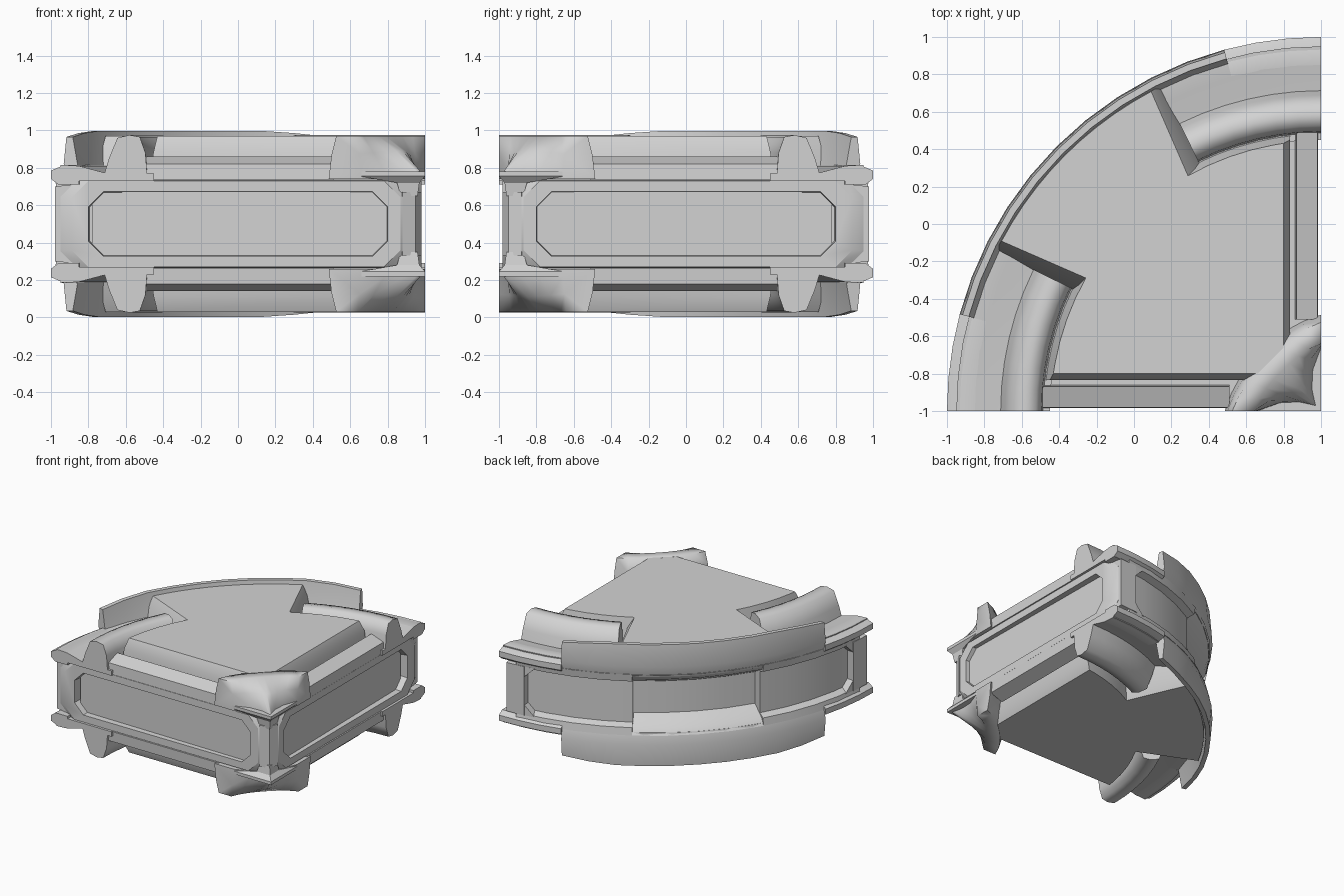
import bpy, bmesh
from math import sin, cos, pi, radians
from mathutils import Matrix, Vector

old = bpy.data.objects.get("Cube")
if old:
    bpy.data.objects.remove(old, do_unlink=True)

grey = bpy.data.materials.new("plain_grey")
grey.use_nodes = True
grey.diffuse_color = (0.65, 0.65, 0.65, 1)
grey.node_tree.nodes["Principled BSDF"].inputs["Base Color"].default_value = (0.65, 0.65, 0.65, 1)

# The diagonal through the square corner and the mid height are the mirror planes
FRAME = Matrix.Translation((0, 0, 0.5)) @ Matrix.Rotation(pi / 4, 4, 'Z')


def loft(name, rings, diagonal=True, upside=True, smooth=30):
    """Solid skin over rings of (u, v, z); u and v run inward from the corner."""
    bm = bmesh.new()
    inv = FRAME.inverted()
    loops = [[bm.verts.new(inv @ Vector((1 - u, v - 1, z))) for u, v, z in ring]
             for ring in rings]
    n = len(loops[0])
    for a, b in zip(loops, loops[1:]):
        for i in range(n):
            j = (i + 1) % n
            bm.faces.new((a[i], a[j], b[j], b[i]))
    bm.faces.new(loops[0])
    bm.faces.new(loops[-1])
    bmesh.ops.recalc_face_normals(bm, faces=bm.faces)
    mesh = bpy.data.meshes.new(name)
    bm.to_mesh(mesh)
    bm.free()
    mesh.materials.append(grey)
    mesh.shade_smooth()
    mesh.set_sharp_from_angle(angle=radians(smooth))
    ob = bpy.data.objects.new(name, mesh)
    ob.matrix_world = FRAME
    bpy.context.collection.objects.link(ob)
    if diagonal or upside:
        mod = ob.modifiers.new("mirror", 'MIRROR')
        mod.use_axis = (diagonal, False, upside)
        mod.use_mirror_merge = False


def polar(r, deg):
    return r * cos(radians(deg)), r * sin(radians(deg))


def sweep(name, profile, start, end, steps, **kw):
    """Sweep a profile around the corner; profile(t) gives (r, z) points, t from 0 to 1."""
    rings = []
    for i in range(steps + 1):
        t = i / steps
        rings.append([(*polar(r, start + (end - start) * t), z) for r, z in profile(t)])
    loft(name, rings, **kw)


def arc(r, start, end, steps):
    return [polar(r, start + (end - start) * i / steps) for i in range(steps + 1)]


def flat(outline, z):
    return [(u, v, z) for u, v in outline]


# Core block, a quarter disc with a chamfered corner
core = [(0.05, 0.12), (0.12, 0.05), (1.78, 0.07)] + arc(1.78, 5, 85, 14) + [(0.07, 1.78)]
loft("core", [flat(core, z) for z in (0.24, 0.76)], diagonal=False, upside=False)


# Top and bottom plates, clipped at the corner and notched for the rails
def plate_outline(edge, inner, outer, notch, inner_notch):
    reach = (inner ** 2 - edge ** 2) ** 0.5
    clip = 0.54 - edge
    front = [(edge, clip), (clip, edge), (reach, edge)] + arc(inner, 10, inner_notch, 4)
    back = arc(inner, 90 - inner_notch, 80, 4) + [(edge, reach)]
    return front + arc(outer, notch, 90 - notch, 10) + back


loft("plate", [flat(plate_outline(0.165, 1.485, 1.94, 26, 25.7), 0.74),
               flat(plate_outline(0.165, 1.46, 1.94, 27, 27.5), 0.89),
               flat(plate_outline(0.20, 1.445, 1.935, 28, 29.5), 0.97)], diagonal=False)


# Raised curved rim, steep on both sides and highest mid way
def rim_profile(t):
    crest = 0.965 + 0.033 * min(1, 2 * sin(pi * t))
    return [(1.9, 0.74), (1.975, 0.73), (2.0, 0.82), (1.985, crest), (1.95, crest), (1.92, 0.8)]


sweep("rim", rim_profile, 15, 75, 10, diagonal=False)

# Decks beside the rails, with thin points at their ends
sweep("end_deck", lambda t: [(1.45, 0.73), (1.94, 0.73), (1.95, 0.815), (1.85, 0.81),
                             (1.7, 0.77), (1.45, 0.77)], 0, 27, 5)
sweep("deck_point", lambda t: [(1.85, 0.71), (1.96, 0.71), (2.0, 0.74), (2.0, 0.785),
                               (1.93, 0.815), (1.85, 0.81)], 0, 15, 3)

# Curved wall: shallow end recesses and a hollow middle
sweep("end_wall", lambda t: [(1.7, 0.76), (1.985, 0.75), (1.975, 0.69), (1.92, 0.67),
                             (1.92, 0.5), (1.7, 0.5)], 4, 30.5, 4)
sweep("middle_wall", lambda t: [(1.7, 0.76), (1.985, 0.75), (1.955, 0.7), (1.83, 0.63),
                                (1.83, 0.5), (1.7, 0.5)], 30.5, 59.5, 4, diagonal=False)
sweep("wall_end_frame", lambda t: [(1.8, 0.5), (1.98, 0.5), (1.98, 0.7), (1.8, 0.72)], 1.5, 6, 1)
loft("wall_end_gusset", [[(*polar(r, a), z) for a, z in ((5.5, 0.7), (5.5, 0.6), (8.5, 0.7))]
                         for r in (1.8, 1.975)])

# Thick curved rails, steep inside and sloped outside
sweep("outer_rail", lambda t: [(1.72, 0.75), (1.69, 0.85), (1.645, 0.96), (1.58, 0.975),
                               (1.525, 0.965), (1.495, 0.88), (1.485, 0.75)],
      0, 26.2, 6, smooth=75)


# Corner guard, its inner side running down to the tip of the corner
def guard_profile(t):
    bulge = sin(pi * t)
    crest = 0.475 - 0.08 * bulge
    inside = 0.36 - 0.06 * bulge
    foot = 0.34 - 0.3 * bulge
    return [(foot, 0.74), (0.515 - 0.06 * bulge, 0.74), (0.5 - 0.07 * bulge, 0.87),
            (crest, 0.97), (inside, 0.97),
            ((inside + foot) / 2, 0.875 + 0.015 * bulge), (foot, 0.785)]


sweep("corner_guard", guard_profile, 0, 90, 8, diagonal=False, smooth=75)


# Side panels: eight-sided frames round a recessed sheet
def octagon(v, u0, u1, h, cut):
    pts = [(u0, h - cut), (u0 + cut, h), (u1 - cut, h), (u1, h - cut)]
    return [(u, v, 0.5 + z) for u, z in pts] + [(u, v, 0.5 - z) for u, z in reversed(pts)]


loft("side_panel", [octagon(0.16, 0.08, 1.94, 0.24, 0.08),
                    octagon(0.05, 0.08, 1.95, 0.235, 0.09),
                    octagon(0.02, 0.13, 1.89, 0.23, 0.09),
                    octagon(0.02, 0.20, 1.80, 0.172, 0.08),
                    octagon(0.09, 0.205, 1.795, 0.168, 0.08)], upside=False)

# Ledge bars between the rails
ledge = [(0.015, 0.735), (0.02, 0.82), (0.13, 0.86), (0.14, 0.735)]
loft("ledge", [[(u, v, z) for v, z in ledge] for u in (0.49, 1.5)])


# Pointed corner deck tapering down into the corner post
def corner(size, tip, z):
    return [(tip, tip, z), (size, tip, z), (size, size * 0.4, z), (size * 0.4, size, z),
            (tip, size, z)]


loft("corner_deck", [corner(0.13, 0.04, 0.65), corner(0.15, 0.03, 0.72),
                     corner(0.35, 0.0, 0.755), corner(0.35, 0.0, 0.78)], diagonal=False)
loft("corner_post", [flat([(0.02, 0.12), (0.05, 0.05), (0.12, 0.02), (0.15, 0.15)], z)
                     for z in (0.33, 0.67)], diagonal=False, upside=False)
